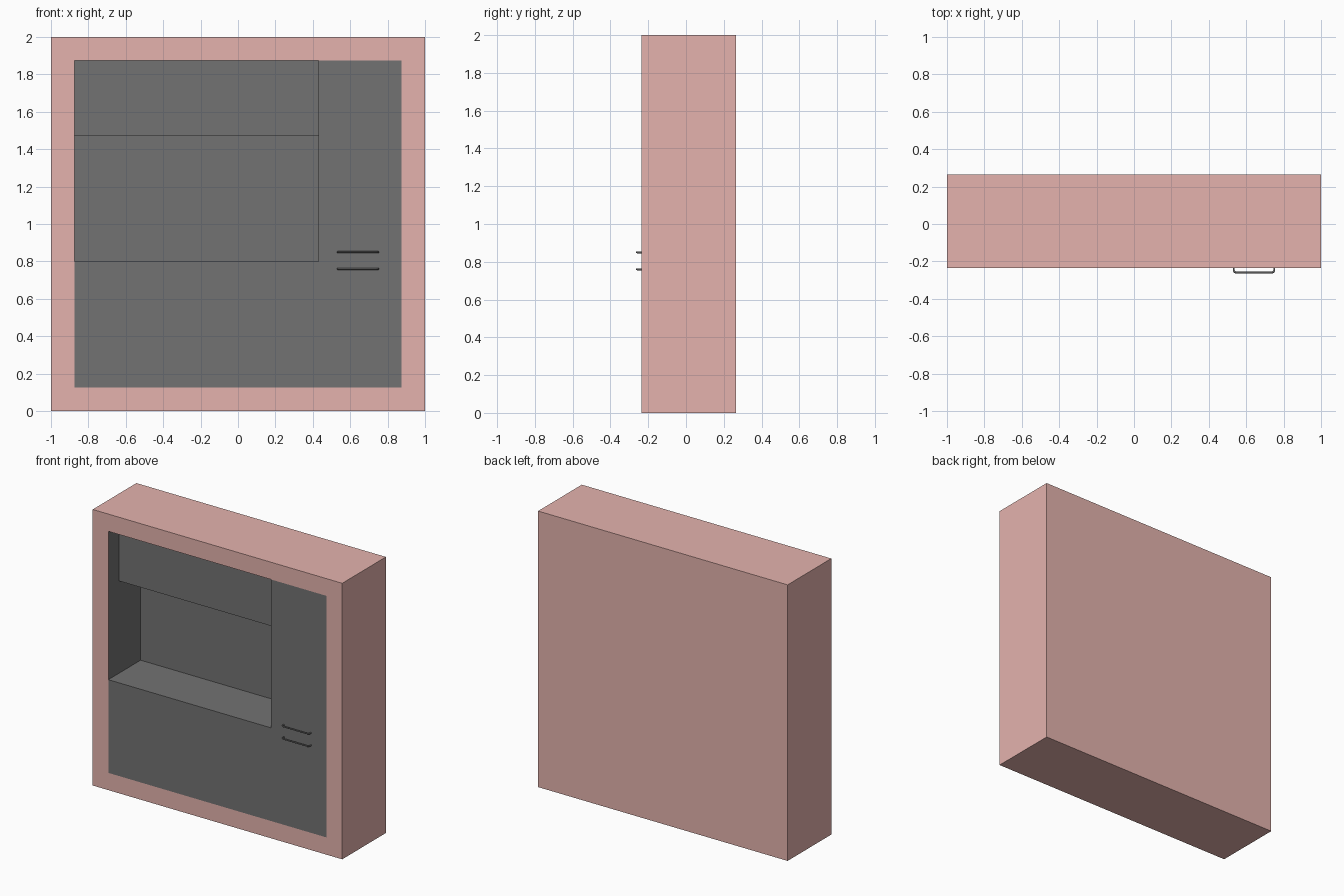
import bpy, bmesh, math
from mathutils import Vector

if "Cube" in bpy.data.objects:
    bpy.data.objects.remove(bpy.data.objects["Cube"])

FRONT, BACK = -0.235, 0.265
BORDER = 0.125
NICHE_RIGHT, NICHE_BOTTOM, HOOD_BOTTOM = 0.43, 0.80, 1.47
HOOD_DEPTH, NICHE_DEPTH = 0.12, 0.37


def material(name, rgb):
    m = bpy.data.materials.new(name)
    m.diffuse_color = (*rgb, 1)
    m.use_nodes = True
    m.node_tree.nodes["Principled BSDF"].inputs["Base Color"].default_value = m.diffuse_color
    return m


pink = material("pink_surround", (0.78, 0.45, 0.42))
grey = material("dark_grey", (0.17, 0.17, 0.17))


def is_panel(f):
    c = f.calc_center_median()
    return abs(c.x) < 0.88 and 0.12 < c.z < 1.88 and c.y < 0.2


def push_back(bm, faces, depth):
    res = bmesh.ops.extrude_face_region(bm, geom=faces)["geom"]
    verts = [g for g in res if isinstance(g, bmesh.types.BMVert)]
    bmesh.ops.translate(bm, verts=verts, vec=(0, depth, 0))
    bmesh.ops.delete(bm, geom=[f for f in faces if f.is_valid], context='FACES')
    return [g for g in res if isinstance(g, bmesh.types.BMFace)]


# Cabinet block with a bordered front panel
bm = bmesh.new()
bmesh.ops.create_cube(bm, size=1)
for v in bm.verts:
    v.co = (v.co.x * 2, FRONT if v.co.y < 0 else BACK, v.co.z * 2 + 1)
bm.normal_update()
front = [f for f in bm.faces if f.normal.y < -0.9]
bmesh.ops.inset_region(bm, faces=front, thickness=BORDER, use_even_offset=True)

# Divide the panel along the niche outline and the hood edge
for co, no in (((NICHE_RIGHT, 0, 0), (1, 0, 0)),
               ((0, 0, NICHE_BOTTOM), (0, 0, 1)),
               ((0, 0, HOOD_BOTTOM), (0, 0, 1))):
    faces = [f for f in bm.faces if is_panel(f)]
    geom = faces + list({e for f in faces for e in f.edges}) \
        + list({v for f in faces for v in f.verts})
    bmesh.ops.bisect_plane(bm, geom=geom, plane_co=co, plane_no=no, dist=1e-5)

# Sink the niche: shallow behind the hood, deeper below it
niche = [f for f in bm.faces if is_panel(f)
         and f.calc_center_median().x < NICHE_RIGHT
         and f.calc_center_median().z > NICHE_BOTTOM]
sunk = push_back(bm, niche, HOOD_DEPTH)
lower = [f for f in sunk if f.calc_center_median().z < HOOD_BOTTOM]
push_back(bm, lower, NICHE_DEPTH - HOOD_DEPTH)

for f in bm.faces:
    f.material_index = 1 if is_panel(f) else 0
bmesh.ops.recalc_face_normals(bm, faces=bm.faces[:])
mesh = bpy.data.meshes.new("cabinet_with_niche")
bm.to_mesh(mesh)
bm.free()
mesh.materials.append(pink)
mesh.materials.append(grey)
bpy.context.collection.objects.link(bpy.data.objects.new("cabinet_with_niche", mesh))


# Bent rod handles
def handle(name, z, x0=0.533, x1=0.75, y=-0.26, r=0.015):
    pts = [Vector((x0, FRONT + 0.002, z))]
    for cx, start in ((x0 + r, math.pi), (x1 - r, math.pi * 1.5)):
        for i in range(6):
            a = start + i / 5 * math.pi / 2
            pts.append(Vector((cx + r * math.cos(a), y + r + r * math.sin(a), z)))
    pts.append(Vector((x1, FRONT + 0.002, z)))
    cu = bpy.data.curves.new(name, 'CURVE')
    cu.dimensions = '3D'
    cu.bevel_depth = 0.005
    cu.bevel_resolution = 2
    sp = cu.splines.new('POLY')
    sp.points.add(len(pts) - 1)
    for p, co in zip(sp.points, pts):
        p.co = (*co, 1)
    sp.use_smooth = True
    cu.materials.append(grey)
    bpy.context.collection.objects.link(bpy.data.objects.new(name, cu))


handle("upper_handle", 0.85)
handle("lower_handle", 0.76)
